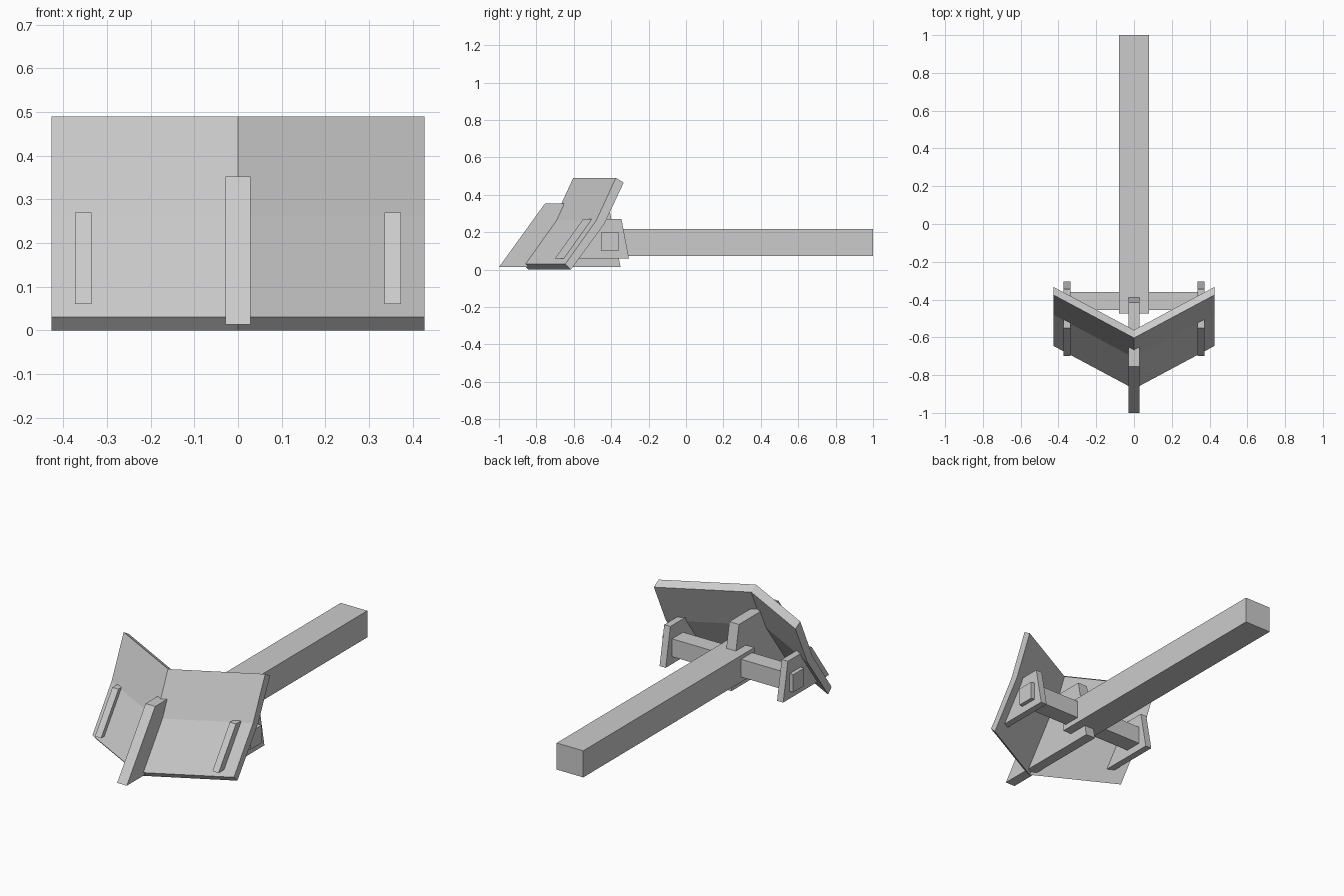
import bpy

if "Cube" in bpy.data.objects:
    bpy.data.objects.remove(bpy.data.objects["Cube"], do_unlink=True)

grey = bpy.data.materials.new("plain grey")
grey.use_nodes = True
COLOUR = (0.6, 0.6, 0.6, 1)
grey.diffuse_color = COLOUR
grey.node_tree.nodes["Principled BSDF"].inputs["Base Color"].default_value = COLOUR


def loft(name, sections):
    """Closed solid through matching rings of points."""
    n = len(sections[0])
    verts = [p for ring in sections for p in ring]
    faces = [list(range(n))[::-1], list(range(len(verts) - n, len(verts)))]
    for s in range(len(sections) - 1):
        a, b = s * n, (s + 1) * n
        for i in range(n):
            j = (i + 1) % n
            faces.append([a + i, a + j, b + j, b + i])
    mesh = bpy.data.meshes.new(name)
    mesh.from_pydata(verts, [], faces)
    mesh.materials.append(grey)
    obj = bpy.data.objects.new(name, mesh)
    bpy.context.collection.objects.link(obj)
    return obj


def plate(name, profile, x0, x1):
    """Side profile of (y, z) points, counter-clockwise, extruded along x."""
    return loft(name, [[(x, y, z) for y, z in profile] for x in (x0, x1)])


def bar(name, x, y0, y1, z0, z1):
    return plate(name, [(y0, z0), (y1, z0), (y1, z1), (y0, z1)], -x, x)


# Swept V blade, bent at mid height
HALF_WIDTH, SWEEP = 0.427, 0.228
blade_profile = [(-0.843, 0), (-0.664, 0.245), (-0.561, 0.465),
                 (-0.603, 0.49), (-0.708, 0.262), (-0.873, 0.03)]
loft("blade", [[(x, y + SWEEP * abs(x) / HALF_WIDTH, z) for y, z in blade_profile]
               for x in (-HALF_WIDTH, 0, HALF_WIDTH)])

# Centre keel passing through the blade
plate("keel", [(-1, 0.013), (-0.35, 0.013), (-0.415, 0.352), (-0.755, 0.352)], -0.029, 0.029)

# Side brackets passing through the blade
bracket_profile = [(-0.70, 0.06), (-0.305, 0.06), (-0.345, 0.27), (-0.55, 0.27)]
for side, name in ((1, "left_bracket"), (-1, "right_bracket")):
    x0, x1 = sorted((side * 0.336, side * 0.373))
    plate(name, bracket_profile, x0, x1)

# Long draw beam and cross beam
bar("draw_beam", 0.08, -0.475, 1, 0.072, 0.217)
bar("cross_beam", 0.395, -0.455, -0.36, 0.1, 0.197)
